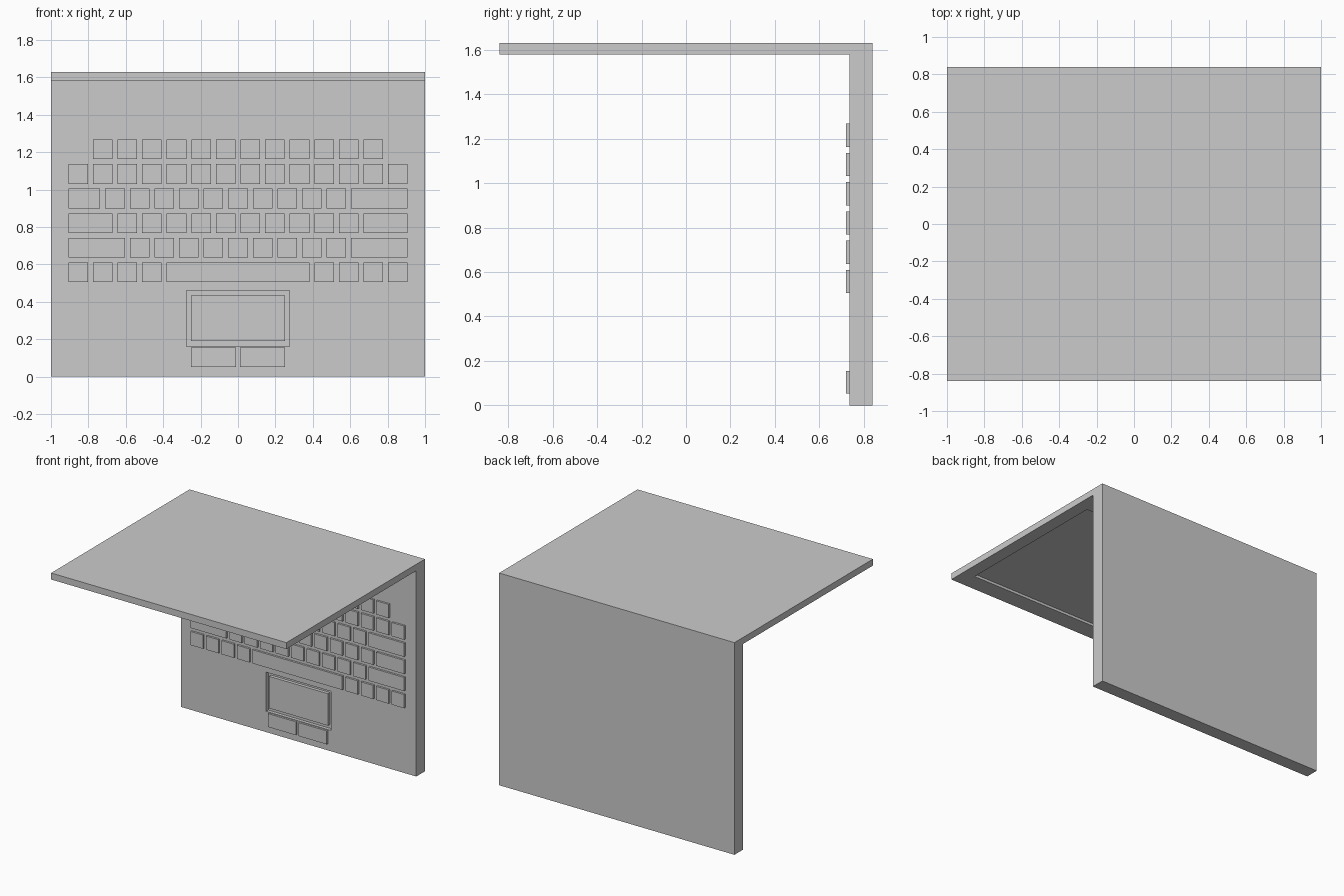
import bpy, bmesh

if "Cube" in bpy.data.objects:
    bpy.data.objects.remove(bpy.data.objects["Cube"])

HALF_W = 1.0
BACK, DECK, FRONT = 0.84, 0.735, -0.84      # y of base back, keyboard deck, lid edge
LID_BOTTOM, LID_TOP = 1.58, 1.63


def finish(name, bm):
    bmesh.ops.recalc_face_normals(bm, faces=bm.faces[:])
    mesh = bpy.data.meshes.new(name)
    bm.to_mesh(mesh)
    bm.free()
    ob = bpy.data.objects.new(name, mesh)
    bpy.context.collection.objects.link(ob)
    return ob


def box(name, x, y, z):
    """Box given by its (min, max) range on each axis."""
    bm = bmesh.new()
    bmesh.ops.create_cube(bm, size=1)
    for v in bm.verts:
        v.co = [sum(r) / 2 + c * (r[1] - r[0]) for r, c in zip((x, y, z), v.co)]
    return finish(name, bm)


def cut(target, name, x, y, z):
    cutter = box(name, x, y, z)
    cutter.hide_render = True
    cutter.display_type = 'WIRE'
    cutter.hide_set(True)
    mod = target.modifiers.new(name, 'BOOLEAN')
    mod.operation = 'DIFFERENCE'
    mod.solver = 'EXACT'
    mod.object = cutter


# Body: L-shaped profile (base and opened lid) extruded along x
profile = [(BACK, 0), (BACK, LID_TOP), (FRONT, LID_TOP),
           (FRONT, LID_BOTTOM), (DECK, LID_BOTTOM), (DECK, 0)]
bm = bmesh.new()
face = bm.faces.new([bm.verts.new((-HALF_W, y, z)) for y, z in profile])
ext = bmesh.ops.extrude_face_region(bm, geom=[face])
bmesh.ops.translate(bm, vec=(2 * HALF_W, 0, 0),
                    verts=[g for g in ext["geom"] if isinstance(g, bmesh.types.BMVert)])
body = finish("laptop_body", bm)

# Screen recess under the lid and touchpad recess in the deck
cut(body, "screen_cutter", (-0.9, 0.9), (-0.70, 0.55), (LID_BOTTOM - 0.1, LID_BOTTOM + 0.02))
cut(body, "touchpad_cutter", (-0.275, 0.275), (DECK - 0.1, DECK + 0.025), (0.16, 0.46))

# Touchpad sitting in its recess, and two buttons below
box("touchpad", (-0.25, 0.25), (DECK, DECK + 0.03), (0.19, 0.435))
for side, x in (("left", (-0.25, -0.012)), ("right", (0.012, 0.25))):
    box(f"touchpad_button_{side}", x, (DECK - 0.015, DECK + 0.005), (0.052, 0.155))

# Keyboard: key widths per row in key units, bottom row first
UNIT, GAP, ROW_Z = 0.1315, 0.0265, 0.505
rows = [
    [1] * 4 + [6] + [1] * 4,
    [2.5] + [1] * 9 + [2.5],
    [2] + [1] * 10 + [2],
    [1.5] + [1] * 10 + [2.5],
    [1] * 14,
    [1] * 12,
]
for r, widths in enumerate(rows):
    x = -sum(widths) * UNIT / 2
    z = ROW_Z + r * UNIT
    for k, w in enumerate(widths):
        box(f"key_{r + 1}_{k + 1}", (x + GAP / 2, x + w * UNIT - GAP / 2),
            (DECK - 0.015, DECK + 0.005), (z, z + UNIT - GAP))
        x += w * UNIT
